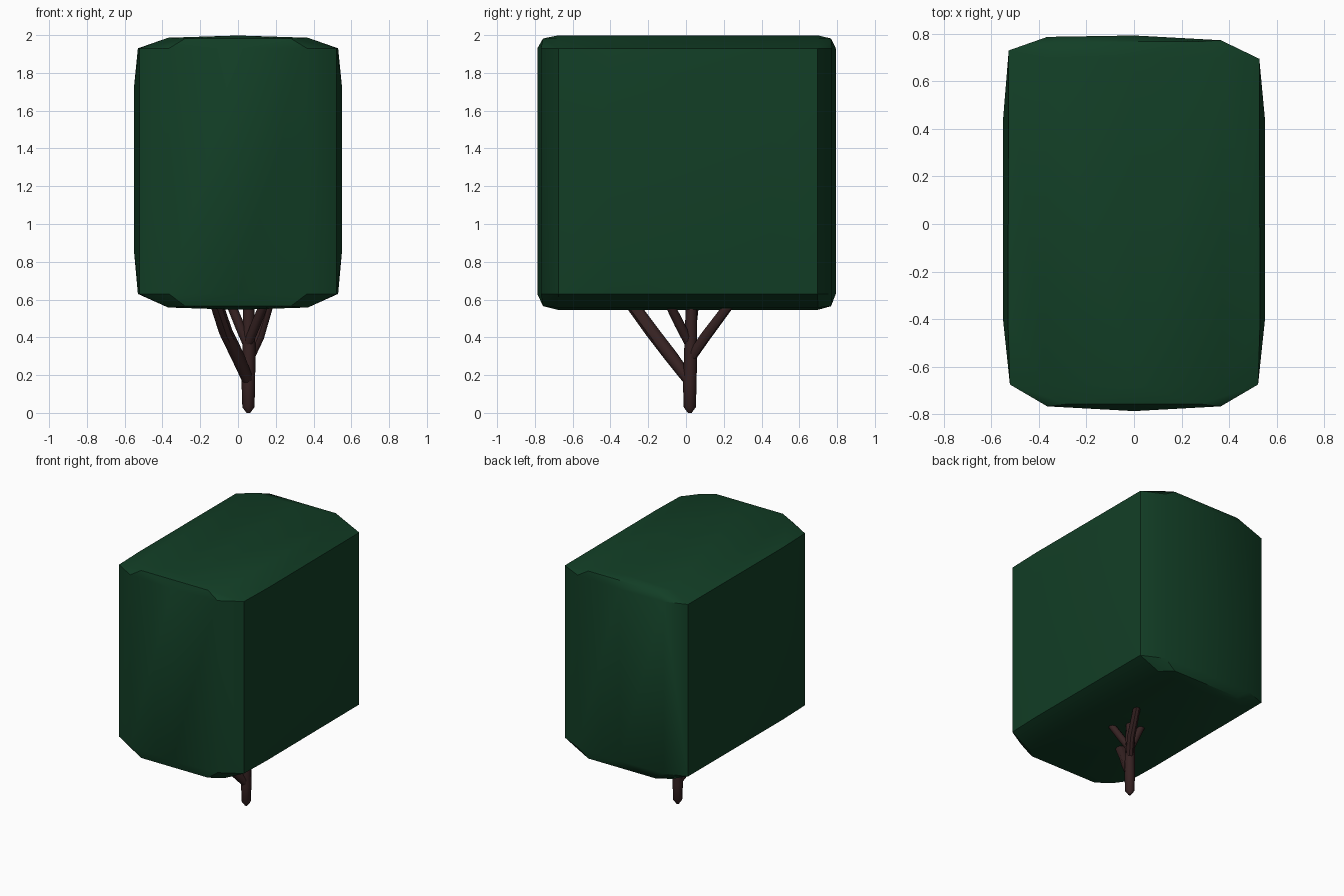
import bpy, bmesh, math
from mathutils import Vector

if "Cube" in bpy.data.objects:
    bpy.data.objects.remove(bpy.data.objects["Cube"])


def material(name, rgb):
    m = bpy.data.materials.new(name)
    m.diffuse_color = (*rgb, 1)
    m.use_nodes = True
    m.node_tree.nodes["Principled BSDF"].inputs["Base Color"].default_value = m.diffuse_color
    return m


leaf = material("dark green foliage", (0.006, 0.048, 0.019))
bark = material("dark brown bark", (0.037, 0.016, 0.016))


def finish(bm, name, mat, angle):
    bmesh.ops.recalc_face_normals(bm, faces=bm.faces)
    mesh = bpy.data.meshes.new(name)
    bm.to_mesh(mesh)
    bm.free()
    mesh.materials.append(mat)
    ob = bpy.data.objects.new(name, mesh)
    bpy.context.collection.objects.link(ob)
    bpy.ops.object.select_all(action='DESELECT')
    ob.select_set(True)
    bpy.context.view_layer.objects.active = ob
    bpy.ops.object.shade_smooth_by_angle(angle=math.radians(angle))
    return ob


# Clipped hedge block: hull of gently bulging faces with chamfered edges
pts = []
for s in (-1, 1):
    # upper and lower faces
    for y in (-0.68, 0, 0.70):
        for x, d in ((0, 0), (0.37, 0.012)):
            pts += [(s * x, y, 1.998 - d), (s * x, y, 0.546 + d)]
    # side faces, bulging in the middle
    for y in (-0.41, 0.45):
        pts += [(s * 0.55, y, z) for z in (0.85, 1.73)]
        pts += [(s * 0.53, y, z) for z in (0.63, 1.93)]
    for z in (0.63, 1.93):
        # upright corners, the rear right one cut back a little more
        pts += [(s * 0.522, -0.675, z), (s * 0.527, 0.73 if s < 0 else 0.695, z)]
        # front and back faces
        for x, d in ((0, 0), (0.365, 0.02)):
            pts += [(s * x, -0.787 + d, z), (s * x, 0.793 - d * (0.3 if s < 0 else 1), z)]
    # chamfer rims of the front and back
    for z in (0.565, 1.982):
        pts += [(s * 0.28, -0.757, z), (s * 0.28, 0.768, z)]

bm = bmesh.new()
for p in pts:
    bm.verts.new(p)
bmesh.ops.remove_doubles(bm, verts=bm.verts, dist=0.001)
hull = bmesh.ops.convex_hull(bm, input=bm.verts)
loose = [v for v in bm.verts if not v.link_faces]
bmesh.ops.delete(bm, geom=loose, context='VERTS')
bmesh.ops.dissolve_limit(bm, angle_limit=math.radians(1), verts=bm.verts, edges=bm.edges)
finish(bm, "foliage_block", leaf, 30)


def limb(name, path, sides=8):
    """Tapering tube through (x, y, z, radius) stations."""
    bm = bmesh.new()
    rings = []
    for i, (x, y, z, r) in enumerate(path):
        a = Vector(path[max(i - 1, 0)][:3])
        b = Vector(path[min(i + 1, len(path) - 1)][:3])
        rot = Vector((0, 0, 1)).rotation_difference(b - a)
        ring = []
        for k in range(sides):
            t = 2 * math.pi * k / sides
            ring.append(bm.verts.new(Vector((x, y, z)) + rot @ Vector((r * math.cos(t), r * math.sin(t), 0))))
        rings.append(ring)
    for lo, hi in zip(rings, rings[1:]):
        for k in range(sides):
            n = (k + 1) % sides
            bm.faces.new((lo[k], lo[n], hi[n], hi[k]))
    bm.faces.new(rings[0][::-1])
    bm.faces.new(rings[-1])
    finish(bm, name, bark, 45)


# Trunk with a rounded foot
limb("trunk", [(0.055, 0.02, 0, 0.010), (0.055, 0.02, 0.03, 0.032), (0.055, 0.02, 0.15, 0.036),
               (0.058, 0.025, 0.35, 0.034), (0.055, 0.03, 0.66, 0.028)])

# Branches leaving the trunk and rising into the foliage
limb("front_branch", [(0.058, 0.025, 0.16, 0.03), (-0.002, -0.08, 0.30, 0.036),
                      (-0.065, -0.18, 0.43, 0.036), (-0.115, -0.29, 0.58, 0.034)])
limb("back_branch", [(0.06, 0.025, 0.29, 0.026), (0.11, 0.10, 0.40, 0.028), (0.165, 0.235, 0.58, 0.025)])
limb("right_branch", [(0.055, 0.015, 0.37, 0.024), (0.095, -0.035, 0.47, 0.026), (0.14, -0.09, 0.58, 0.024)])
limb("left_branch", [(0.055, 0.02, 0.35, 0.024), (0.01, 0.03, 0.46, 0.026), (-0.04, 0.045, 0.58, 0.024)])
